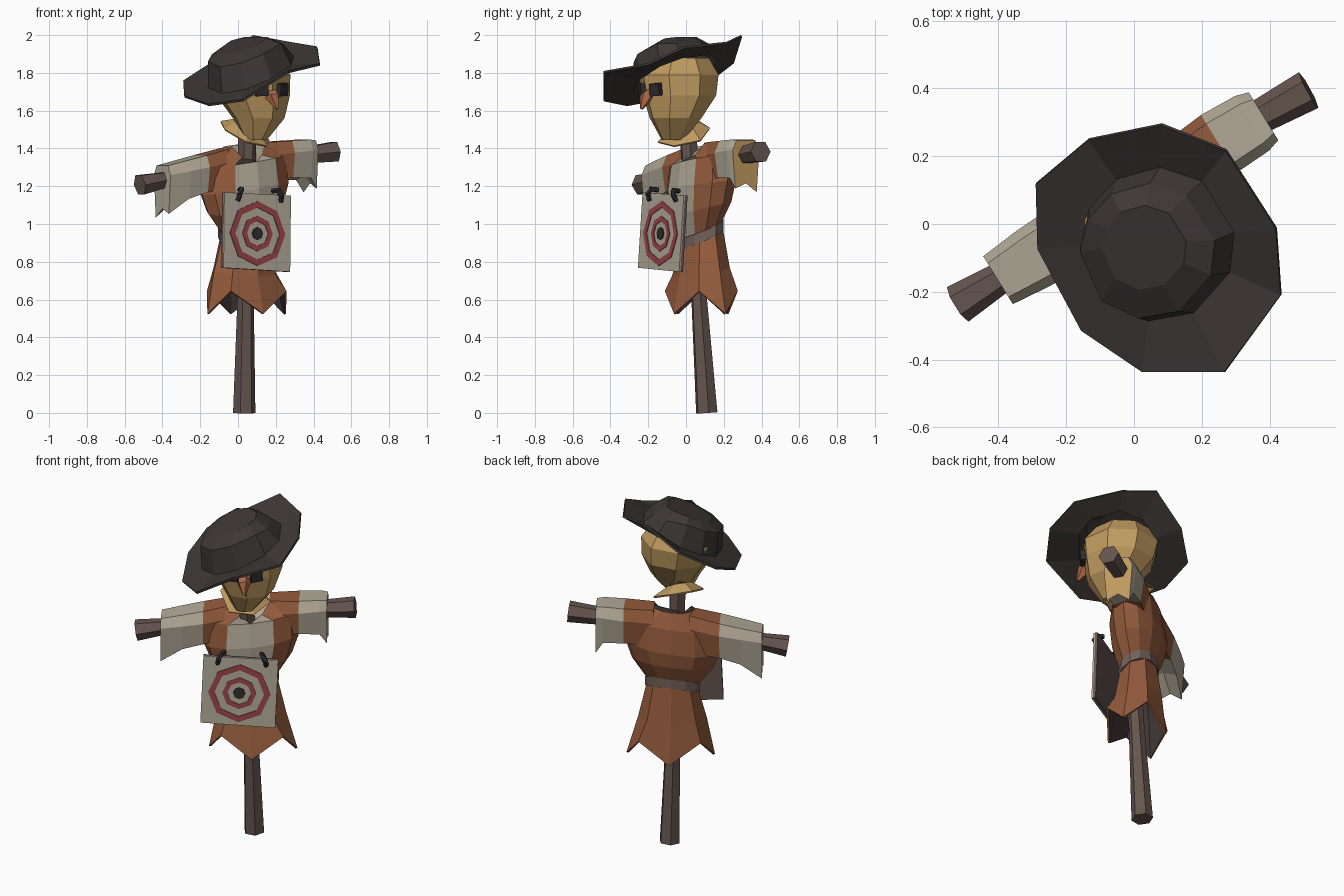
import bpy, bmesh, math
from mathutils import Vector as V

if "Cube" in bpy.data.objects:
    bpy.data.objects.remove(bpy.data.objects["Cube"])

def mat(name, r, g, b):
    m = bpy.data.materials.new(name)
    f = lambda c: ((c / 255 + 0.055) / 1.055) ** 2.4
    m.diffuse_color = (f(r), f(g), f(b), 1)
    m.use_nodes = True
    m.node_tree.nodes["Principled BSDF"].inputs["Base Color"].default_value = m.diffuse_color
    return m

HAT = mat("charcoal felt", 62, 55, 55)
DARK = mat("dark brown", 66, 56, 54)
VEST = mat("rust cloth", 148, 91, 60)
SHIRT = mat("pale linen", 178, 170, 152)
SACK = mat("straw sack", 192, 155, 96)
WOOD = mat("weathered wood", 102, 85, 79)
BELT = mat("taupe belt", 116, 98, 92)
RED = mat("target red", 154, 68, 72)
NOSE = mat("carrot orange", 172, 104, 70)
BLACK = mat("button black", 48, 44, 45)

# body frame: U runs along the arms, B points to the back
YAW = math.radians(31.7)
U = V((math.cos(YAW), math.sin(YAW), 0))
B = V((-math.sin(YAW), math.cos(YAW), 0))
C = V((0.035, 0.08, 0))

def L(u, v, z):
    return C + U * u + B * v + V((0, 0, z))

def loft(name, rings, mats, caps=(True, True), rule=None, shell=0):
    """Skin a list of equal-length point rings; rule(centre) picks the material."""
    bm = bmesh.new()
    vs = [[bm.verts.new(p) for p in r] for r in rings]
    n = len(rings[0])
    for a, b in zip(vs, vs[1:]):
        for i in range(n):
            j = (i + 1) % n
            bm.faces.new((a[i], a[j], b[j], b[i]))
    if rule:
        for f in bm.faces:
            f.material_index = rule(f.calc_center_median())
    if caps[0]:
        bm.faces.new(vs[0][::-1])
    if caps[1]:
        bm.faces.new(vs[-1]).material_index = 1 if len(mats) > 1 and not shell else 0
    if all(caps):
        bmesh.ops.recalc_face_normals(bm, faces=bm.faces)
    me = bpy.data.meshes.new(name)
    bm.to_mesh(me)
    bm.free()
    o = bpy.data.objects.new(name, me)
    bpy.context.collection.objects.link(o)
    for m in mats:
        me.materials.append(m)
    if shell:
        s = o.modifiers.new("shell", 'SOLIDIFY')
        s.thickness, s.offset = shell, -1
        s.material_offset = len(mats) - 1
    return o

def tube(name, path, m, n=6):
    """Pole through (point, radius) stations."""
    pts = [V(p) for p, r in path]
    rings = []
    for i, (p, r) in enumerate(path):
        d = pts[min(i + 1, len(pts) - 1)] - pts[max(i - 1, 0)]
        q = d.to_track_quat('Z', 'Y')
        rings.append([pts[i] + q @ V((r * math.cos(k * math.tau / n), r * math.sin(k * math.tau / n), 0))
                      for k in range(n)])
    return loft(name, rings, [m])

def oval(a, b, z, n=12, du=0.0, dv=0.0, tilt_u=0.0, tilt_v=0.0):
    out = []
    for i in range(n):
        t = i * math.tau / n - math.pi / 2
        u, v = a * math.cos(t), b * math.sin(t)
        out.append(L(u + du, v + dv, z + tilt_u * u + tilt_v * v))
    return out

# wooden post and crossbar
tube("post", [((0.033, 0.11, 0), 0.06), ((0.04, 0.07, 0.6), 0.044),
              ((0.045, 0.04, 1.0), 0.044), ((0.05, 0.005, 1.58), 0.05)], WOOD)
tube("crossbar", [((-0.52, -0.237, 1.207), 0.06), ((-0.38, -0.15, 1.235), 0.045),
                  ((0.04, 0.11, 1.30), 0.045), ((0.36, 0.31, 1.365), 0.05),
                  ((0.515, 0.395, 1.383), 0.06)], WOOD)

# torso: vest with an open front showing the shirt
neck = oval(0.12, 0.085, 1.42, tilt_u=0.1)
for i, dz in ((0, 0.155), (1, 0.06), (11, 0.06)):
    neck[i].z -= dz
def front_panel(c):
    d = c - C
    return 1 if abs(d.dot(U)) < 0.09 and d.dot(B) < 0 else 0
loft("vest", [oval(0.14, 0.095, 0.965, tilt_u=0.12, tilt_v=0.45),
              oval(0.225, 0.135, 1.08, tilt_u=0.12, tilt_v=0.2),
              oval(0.265, 0.145, 1.19, tilt_u=0.14),
              oval(0.25, 0.125, 1.33, tilt_u=0.14),
              neck], [VEST, SHIRT], rule=front_panel)

# ragged skirt with four points
hem = oval(0.245, 0.17, 0.525, n=8, du=0.01, dv=-0.005)
for p in hem[1::2]:
    p.z += 0.12
loft("skirt", [hem, oval(0.19, 0.135, 0.75, n=8, tilt_v=0.2),
               oval(0.14, 0.10, 0.95, n=8, tilt_u=0.12, tilt_v=0.45)],
     [VEST, DARK], caps=(False, False), shell=0.012)
loft("belt", [oval(0.152, 0.106, z, tilt_u=0.12, tilt_v=0.45) for z in (0.92, 0.975)], [BELT])

# sleeves hanging from the crossbar, starting as vest-coloured shoulders
def shoulder(c):
    return 1 if abs((c - C).dot(U)) < 0.26 else 0
for side, end in ((-1, 0.5), (1, 0.42)):
    rings = []
    for u, w, top, bot in ((0.1, 0.085, 0.12, -0.1), (0.265, 0.1, 0.105, -0.1),
                           (0.38, 0.095, 0.095, -0.12), (end, 0.083, 0.085, -0.19)):
        u *= side
        ax = 1.297 + 0.145 * u
        rings.append([L(u, 0.02 + w * f, ax + z) for f, z in
                      ((-1, top * 0.4), (-0.7, top), (0.7, top), (1, top * 0.4),
                       (0.8, bot), (0, bot * 0.75), (-0.8, bot * 0.9))])
    o = loft("right_sleeve" if side > 0 else "left_sleeve", rings, [SHIRT, VEST, SACK], rule=shoulder)
    o.data.polygons[len(o.data.polygons) - 1].material_index = 2 if side > 0 else 0

# target board, set by its own tilted axes
BC = V((0.1, -0.13, 0.957))
X = V((0.355, 0.22, -0.012)).normalized()
N = X.cross(V((0.02, 0.035, 0.41))).normalized()      # towards the viewer
Y = N.cross(X).normalized()
def P(x, y, n):
    return BC + X * x + Y * y + N * n
corners = [(-0.21, -0.195), (0.205, -0.205), (0.21, 0.2), (-0.205, 0.205)]
loft("board_back", [[P(x, y, n) for x, y in corners] for n in (-0.02, -0.004)], [WOOD])
loft("board_face", [[P(x, y, n) for x, y in corners] for n in (-0.004, 0.004)], [SHIRT])
def ring(r, n):
    return [P(r * math.sin(-k * math.tau / 8), -0.008 + r * math.cos(k * math.tau / 8), n) for k in range(8)]
for name, ro, ri in (("outer_target_ring", 0.172, 0.138), ("inner_target_ring", 0.094, 0.066)):
    loft(name, [ring(ro, 0.004), ring(ro, 0.008), ring(ri, 0.008), ring(ri, 0.004)], [RED], caps=(False, False))
loft("bullseye", [ring(0.034, 0.004), ring(0.034, 0.009)], [BLACK])

# loops holding the board
for s in (-1, 1):
    x = 0.01 + s * 0.115
    tube("board_loop", [(P(x + 0.02 * s, 0.165, 0.008), 0.014), (P(x + 0.015 * s, 0.195, 0.024), 0.015),
                        (P(x, 0.225, 0.016), 0.015), (P(x - 0.012 * s, 0.222, -0.025), 0.014)], BLACK, 5)

# sack head
def head_ring(x, y, z, r):
    return [V((x, y, z)) + U * r * math.cos(k * math.tau / 8) + B * r * math.sin(k * math.tau / 8) for k in range(8)]
loft("head", [head_ring(*a) for a in ((0.095, -0.07, 1.445, 0.06), (0.11, -0.055, 1.56, 0.14),
                                      (0.08, -0.035, 1.68, 0.2), (0.065, -0.04, 1.79, 0.218),
                                      (0.055, -0.035, 1.88, 0.16))], [SACK])

# flared sack hem around the neck
def hem_ring(r, z, k):
    out = []
    for i in range(6):
        a = i * math.tau / 6 + YAW
        rr = r * (1 if i % 2 or not k else 1.15)
        x, y = rr * math.cos(a), rr * math.sin(a)
        out.append(V((0.04 + x, -0.002 + y, z - 0.4 * x + 0.25 * y)))
    return out
loft("sack_hem", [hem_ring(0.13, 1.475, 1), hem_ring(0.06, 1.53, 0)], [SACK], caps=(False, False), shell=0.01)

# square button eyes and carrot nose
HC = V((0.075, -0.037, 1.735))
for name, deg in (("left_eye", -17), ("right_eye", 21)):
    a = YAW - math.pi / 2 + math.radians(deg)
    d = V((math.cos(a), math.sin(a), -0.12)).normalized()
    s = V((-math.sin(a), math.cos(a), 0))
    up = d.cross(s)
    shape = [(-0.032, -0.034), (0.034, -0.03), (0.03, 0.036), (-0.034, 0.032)]
    loft(name, [[HC + d * h + s * x + up * y for x, y in shape] for h in (0.17, 0.218)], [BLACK])
tube("nose", [(HC - B * 0.17 + V((0, 0, -0.045)), 0.04), (HC - B * 0.205 + V((0.005, 0, -0.065)), 0.036),
              (HC - B * 0.235 + V((0.01, 0, -0.125)), 0.008)], NOSE, 5)

# slouched hat: curled brim outline, then crown rings on a tilted plane
brim = [(-0.135, 0.247, 1.86), (-0.29, 0.118, 1.76), (-0.285, -0.074, 1.68), (-0.156, -0.315, 1.635),
        (0.024, -0.437, 1.66), (0.265, -0.437, 1.81), (0.432, -0.21, 1.85), (0.418, -0.015, 1.94),
        (0.27, 0.215, 1.965), (0.08, 0.29, 2.0)]
def crown(cx, cy, r, h, top=3):
    out = []
    for x, y, z in brim:
        d = V((x - 0.07, y + 0.07, 0)).normalized() * r
        px, py = cx + d.x, cy + d.y
        out.append(V((px, py, min(top, 1.80 + 0.34 * (px - 0.07) + 0.34 * (py + 0.06) + h))))
    return out
loft("hat", [[V(p) for p in brim], crown(0.07, -0.06, 0.228, 0.0), crown(0.04, -0.08, 0.2, 0.145, 1.955),
             crown(0.03, -0.07, 0.125, 0.175, 1.99)], [HAT], caps=(False, True), shell=0.012)
